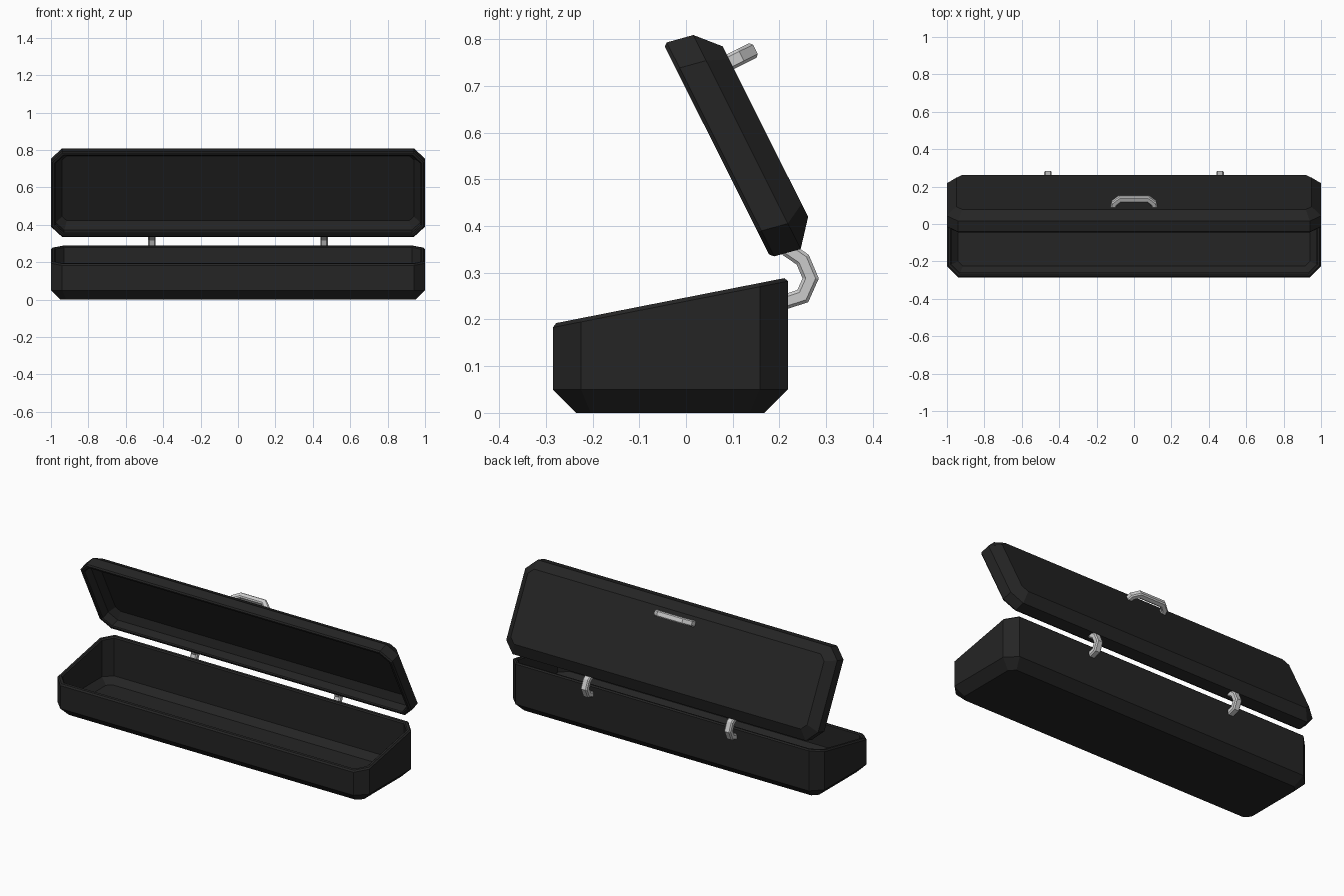
import bpy, bmesh, math
from mathutils import Vector, Matrix

if "Cube" in bpy.data.objects:
    bpy.data.objects.remove(bpy.data.objects["Cube"])

YF, YB = -0.285, 0.218          # front and back walls
Z_FRONT, Z_BACK = 0.191, 0.29   # sloping rim height
CORNER = 0.06

black = bpy.data.materials.new("black_shell")
black.diffuse_color = (0.018, 0.018, 0.018, 1)
black.use_nodes = True
black.node_tree.nodes["Principled BSDF"].inputs["Base Color"].default_value = black.diffuse_color


def rim(y):
    return Z_FRONT + (Z_BACK - Z_FRONT) * (y - YF) / (YB - YF)


def make(name, rings, mat=None, matrix=None):
    """Skin a stack of rings and cap both ends."""
    bm = bmesh.new()
    loops = [[bm.verts.new(p) for p in r] for r in rings]
    n = len(rings[0])
    for a, b in zip(loops, loops[1:]):
        for i in range(n):
            bm.faces.new((a[i], a[(i + 1) % n], b[(i + 1) % n], b[i]))
    bm.faces.new(loops[0])
    bm.faces.new(loops[-1])
    if matrix:
        bm.transform(matrix)
    bmesh.ops.recalc_face_normals(bm, faces=bm.faces)
    me = bpy.data.meshes.new(name)
    bm.to_mesh(me)
    bm.free()
    ob = bpy.data.objects.new(name, me)
    bpy.context.collection.objects.link(ob)
    if mat:
        me.materials.append(mat)
    return ob


def octagon(zfun, ix, front=None, back=None):
    """Box outline with cut corners, inset from the outer wall."""
    front = ix if front is None else front
    back = ix if back is None else back
    x, y0, y1 = 1 - ix, YF + front, YB - back
    c = CORNER - 0.586 * ix
    pts = [(x, y0 + c), (x, y1 - c), (x - c, y1), (c - x, y1),
           (-x, y1 - c), (-x, y0 + c), (c - x, y0), (x - c, y0)]
    return [(px, py, zfun(py)) for px, py in pts]


def flat(z):
    return lambda y: z


def above(h):
    return lambda y: rim(y) + h


# Base tray: outer bottom, walls, rim, inner walls, inner floor
make("case_base", [
    octagon(flat(0), 0.05),
    octagon(flat(0.05), 0),
    octagon(above(-0.008), 0),
    octagon(above(0), 0.007),
    octagon(above(0), 0.019),
    octagon(above(-0.006), 0.025),
    octagon(flat(0.06), 0.025),
    octagon(flat(0.025), 0.06),
], black)

# Lid: modelled closed, then swung open about the back rim
swing = (Matrix.Translation((0, 0.181, 0.333))
         @ Matrix.Rotation(math.radians(-74.5), 4, 'X')
         @ Matrix.Translation((0, -YB, -Z_BACK)))
make("case_lid", [
    octagon(above(0.113), 0.05, 0.04, 0.062),
    octagon(above(0.067), 0),
    octagon(above(0.008), 0),
    octagon(above(0), 0.007),
    octagon(above(0), 0.019),
    octagon(above(0.006), 0.025),
    octagon(above(0.058), 0.025),
    octagon(above(0.088), 0.06, 0.05, 0.072),
], black, swing)


def bar(name, path, half_t, half_w, to_world):
    """Sweep a chamfered square along a planar path with mitred bends."""
    c = 0.4 * half_t
    section = [(half_t, half_w - c), (half_t - c, half_w),
               (c - half_t, half_w), (-half_t, half_w - c),
               (-half_t, c - half_w), (c - half_t, -half_w),
               (half_t - c, -half_w), (half_t, c - half_w)]
    pts = [Vector(p) for p in path]
    rings = []
    for i, p in enumerate(pts):
        a = (p - pts[i - 1]).normalized() if i else (pts[1] - p).normalized()
        b = (pts[i + 1] - p).normalized() if i < len(pts) - 1 else a
        t = (a + b).normalized()
        m = Vector((-t.y, t.x)) / t.dot(a)
        rings.append([to_world(*(p + m * s), w) for s, w in section])
    return make(name, rings)


# Two curved hinge arms on the back
hinge_path = [(0.20, 0.234), (0.25, 0.25), (0.267, 0.288),
              (0.25, 0.328), (0.215, 0.352)]
for name, hx in (("hinge_left", -0.46), ("hinge_right", 0.46)):
    bar(name, hinge_path, 0.016, 0.02, lambda y, z, w, hx=hx: (hx + w, y, z))

# Carry handle standing off the lid panel
O = Vector((0, 0.175, 0.345))
D = Vector((0, -0.446, 0.895))
N = Vector((0, 0.895, 0.446))
handle_path = [(-0.112, 0.10), (-0.106, 0.128), (-0.075, 0.154),
               (0.075, 0.154), (0.106, 0.128), (0.112, 0.10)]
bar("handle", handle_path, 0.016, 0.0175,
    lambda x, h, w: Vector((x, 0, 0)) + O + N * h + D * (0.40 + w))
